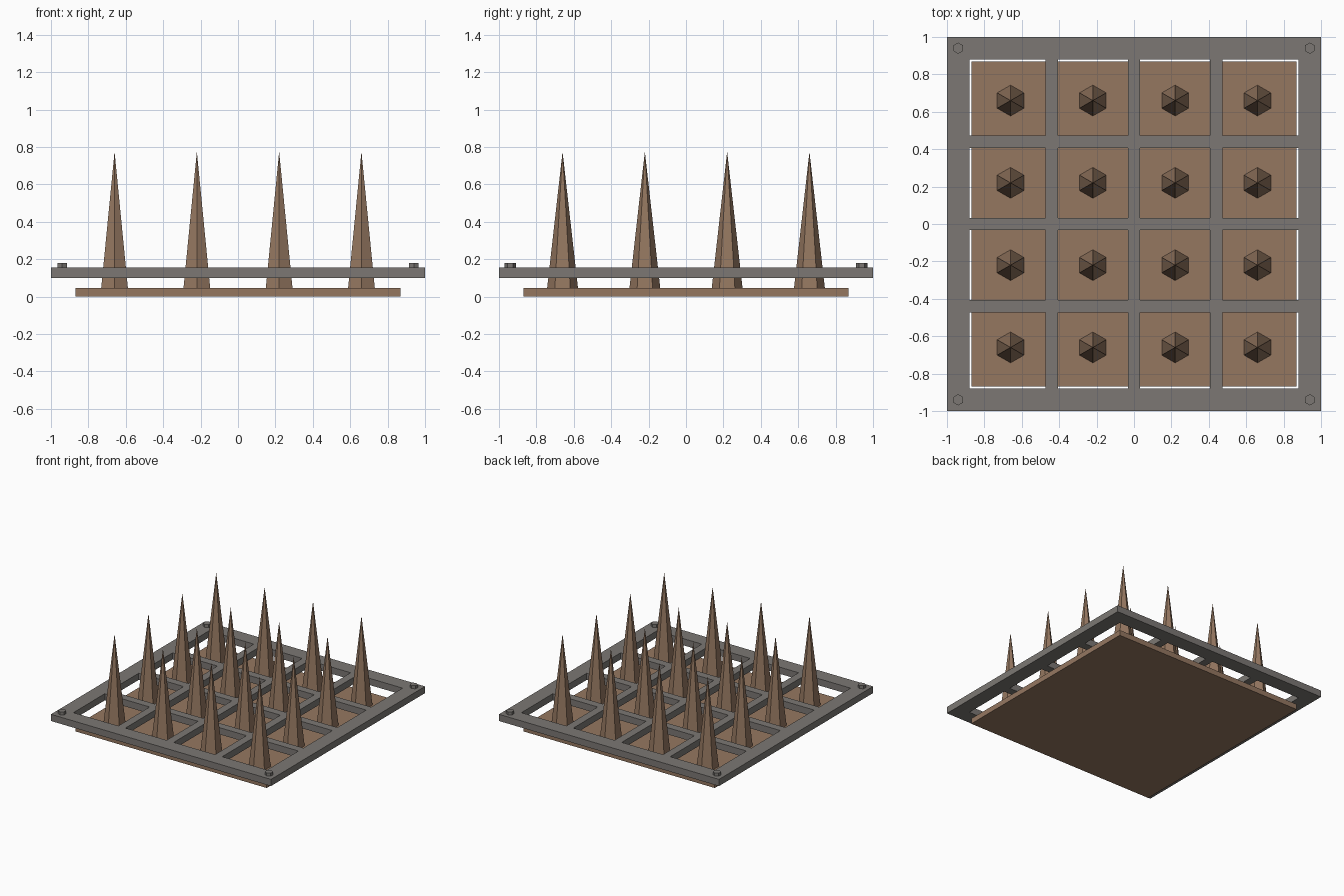
import bpy
import bmesh
from math import radians
from mathutils import Matrix

cube = bpy.data.objects.get("Cube")
if cube:
    bpy.data.objects.remove(cube, do_unlink=True)


def make_material(name, rgb):
    mat = bpy.data.materials.new(name)
    mat.use_nodes = True
    mat.diffuse_color = (*rgb, 1)
    mat.node_tree.nodes["Principled BSDF"].inputs["Base Color"].default_value = (*rgb, 1)
    return mat


rust = make_material("rusty brown", (0.30, 0.185, 0.118))
steel = make_material("steel grey", (0.20, 0.187, 0.174))


def finish(bm, name, mat):
    bmesh.ops.recalc_face_normals(bm, faces=bm.faces)
    mesh = bpy.data.meshes.new(name)
    bm.to_mesh(mesh)
    bm.free()
    mesh.materials.append(mat)
    obj = bpy.data.objects.new(name, mesh)
    bpy.context.collection.objects.link(obj)
    return obj


def hex_solid(name, mat, x, y, z0, z1, r_bottom, r_top):
    """Six-sided prism or spike with corners pointing along y."""
    bm = bmesh.new()
    place = Matrix.Translation((x, y, (z0 + z1) / 2)) @ Matrix.Rotation(radians(30), 4, "Z")
    # the cone primitive starts its corners on the y axis; align explicitly below
    bmesh.ops.create_cone(bm, cap_ends=True, segments=6, radius1=r_bottom,
                          radius2=r_top, depth=z1 - z0)
    reach = max(abs(v.co.y) for v in bm.verts)
    if reach > 0.95 * r_bottom:
        place = Matrix.Translation((x, y, (z0 + z1) / 2))
    bmesh.ops.transform(bm, matrix=place, verts=bm.verts)
    bmesh.ops.remove_doubles(bm, verts=bm.verts, dist=0.00001)
    return finish(bm, name, mat)


# Base plate
bm = bmesh.new()
bmesh.ops.create_cube(bm, size=1, matrix=Matrix.Translation((0, 0, 0.0225))
                      @ Matrix.Diagonal((1.74, 1.74, 0.045, 1)))
finish(bm, "base_plate", rust)

# Grate: one slab with a four by four grid of openings
BAR = 0.0325
lines = [-1, -0.88]
for centre in (-0.44, 0, 0.44):
    lines += [centre - BAR, centre + BAR]
lines += [0.88, 1]
bm = bmesh.new()
grid = [[bm.verts.new((x, y, 0.10)) for y in lines] for x in lines]
cells = len(lines) - 1
for i in range(cells):
    for j in range(cells):
        if i % 2 == 0 or j % 2 == 0:
            bm.faces.new((grid[i][j], grid[i + 1][j], grid[i + 1][j + 1], grid[i][j + 1]))
lid = bmesh.ops.extrude_face_region(bm, geom=bm.faces[:], use_keep_orig=True)
top_verts = [g for g in lid["geom"] if isinstance(g, bmesh.types.BMVert)]
bmesh.ops.translate(bm, verts=top_verts, vec=(0, 0, 0.055))
finish(bm, "grate_frame", steel)

# Spikes, one through each opening
for x in (-0.66, -0.22, 0.22, 0.66):
    for y in (-0.66, -0.22, 0.22, 0.66):
        hex_solid("spike", rust, x, y, 0.04, 0.775, 0.083, 0)

# Corner bolts
for x in (-0.94, 0.94):
    for y in (-0.94, 0.94):
        hex_solid("corner_bolt", steel, x, y, 0.15, 0.18, 0.03, 0.03)
